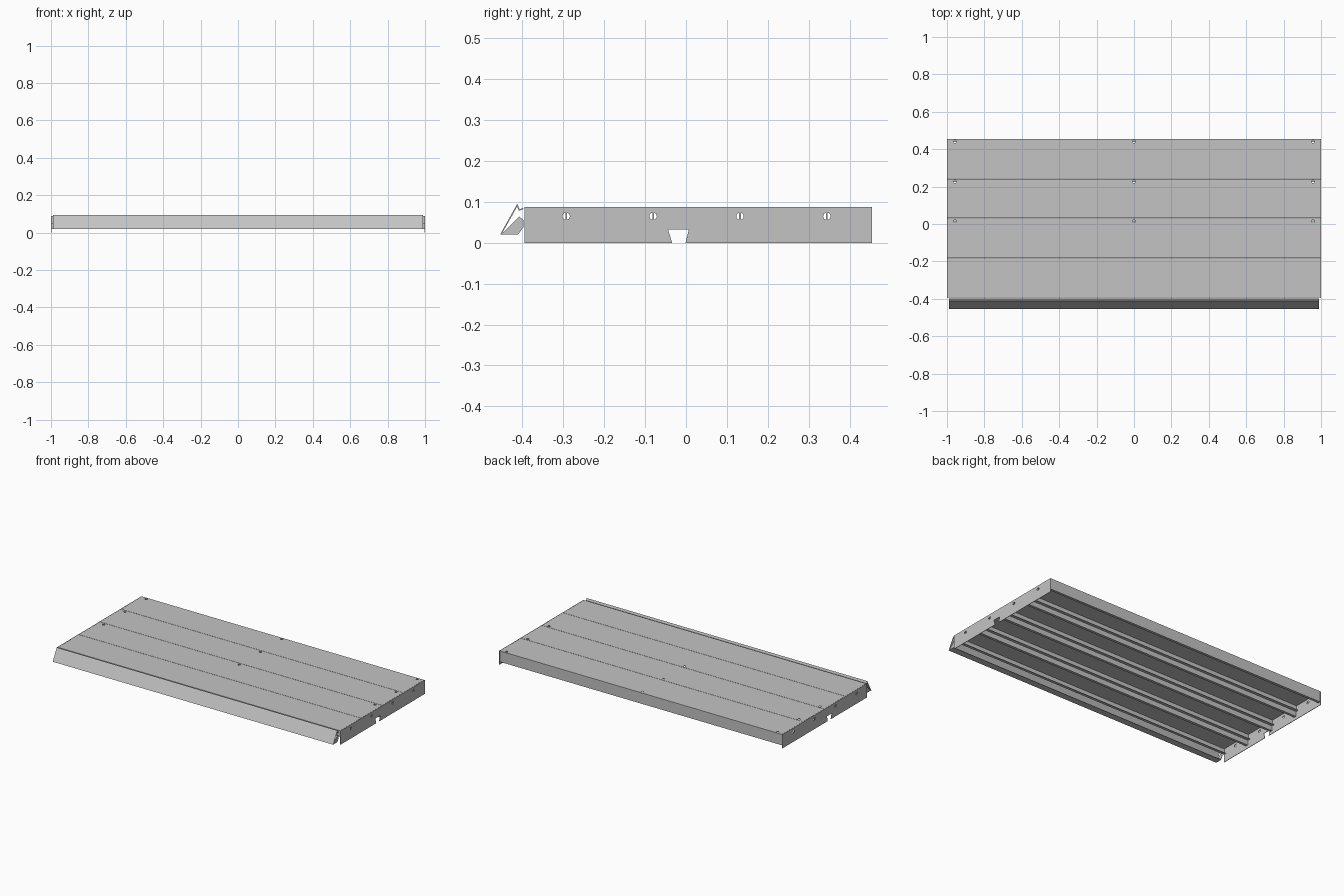
import bpy, bmesh
from mathutils import Matrix

if "Cube" in bpy.data.objects:
    bpy.data.objects.remove(bpy.data.objects["Cube"])

steel = bpy.data.materials.new("light_grey_steel")
steel.use_nodes = True
grey = (0.55, 0.55, 0.55, 1)
steel.diffuse_color = grey
steel.node_tree.nodes["Principled BSDF"].inputs["Base Color"].default_value = grey

T = 0.003            # sheet thickness
FRONT, BACK, TOP = -0.395, 0.455, 0.088
PITCH = (BACK - FRONT) / 4


def make_object(name, bm):
    mesh = bpy.data.meshes.new(name)
    bmesh.ops.recalc_face_normals(bm, faces=bm.faces)
    bm.to_mesh(mesh)
    bm.free()
    mesh.materials.append(steel)
    obj = bpy.data.objects.new(name, mesh)
    bpy.context.collection.objects.link(obj)
    return obj


def apply(obj, modifier):
    bpy.context.view_layer.objects.active = obj
    bpy.ops.object.modifier_apply(modifier=modifier.name)


def folded_sheet(name, path, half):
    """Bent sheet: a (y, z) path swept along x and thickened."""
    bm = bmesh.new()
    rows = [[bm.verts.new((x, y, z)) for y, z in path] for x in (-half, half)]
    for i in range(len(path) - 1):
        bm.faces.new((rows[0][i], rows[1][i], rows[1][i + 1], rows[0][i + 1]))
    obj = make_object(name, bm)
    mod = obj.modifiers.new("thickness", "SOLIDIFY")
    mod.thickness, mod.offset, mod.use_even_offset = T, 0, True
    apply(obj, mod)
    return obj


def flat_plate(name, outline, x, thickness=T):
    """Flat plate: a (y, z) outline centred on x."""
    bm = bmesh.new()
    face = bm.faces.new([bm.verts.new((x - thickness / 2, y, z)) for y, z in outline])
    new = bmesh.ops.extrude_face_region(bm, geom=[face])["geom"]
    bmesh.ops.translate(bm, vec=(thickness, 0, 0),
                        verts=[v for v in new if isinstance(v, bmesh.types.BMVert)])
    return make_object(name, bm)


def drill(obj, points, radius, axis):
    """Cut round holes through a part."""
    bm = bmesh.new()
    for p in points:
        turn = Matrix.Rotation(1.5708, 4, "Y") if axis == "X" else Matrix()
        bmesh.ops.create_cone(bm, cap_ends=True, segments=16, radius1=radius,
                              radius2=radius, depth=0.03,
                              matrix=Matrix.Translation(p) @ turn)
    cutter = make_object("hole_cutter", bm)
    cutter.hide_render = True
    mod = obj.modifiers.new("holes", "BOOLEAN")
    mod.operation, mod.solver, mod.object = "DIFFERENCE", "EXACT", cutter
    apply(obj, mod)
    bpy.data.objects.remove(cutter)


# Four deck planks with a short front flange and a deep rear flange
h = T / 2
for i in range(4):
    y0 = FRONT + i * PITCH + 0.001 + h
    y1 = FRONT + (i + 1) * PITCH - 0.001 - h
    if i == 3:
        y1 = BACK - h
    plank = folded_sheet(f"deck_plank_{i + 1}", [
        (y0 + 0.016, 0.05), (y0, 0.05), (y0, TOP - h),
        (y1, TOP - h), (y1, 0.02), (y1 - 0.015, 0.02)], 0.996)
    if i:
        drill(plank, [(x, y1 - 0.013, TOP) for x in (-0.957, 0, 0.957)], 0.008, "Z")

# End plates with a cable notch and split round holes
outline = [(FRONT, 0), (-0.034, 0), (-0.044, 0.033), (0.007, 0.033),
           (-0.001, 0), (BACK, 0), (BACK, TOP), (FRONT, TOP)]
centres = [FRONT + (i + 0.48) * PITCH for i in range(4)]
for side, label in ((1, "left"), (-1, "right")):
    x = side * (1 - h)
    plate = flat_plate(f"{label}_end_plate", outline, x)
    drill(plate, [(x, y, 0.065) for y in centres], 0.009, "X")
    for i, y in enumerate(centres):
        flat_plate(f"{label}_hole_bar_{i + 1}", [
            (y - 0.002, 0.055), (y + 0.002, 0.055),
            (y + 0.002, 0.075), (y - 0.002, 0.075)], x)

    # Gusset closing the end of the front rail
    flat_plate(f"{label}_rail_gusset", [
        (-0.45, 0.022), (-0.411, 0.02), (-0.398, 0.038),
        (-0.398, 0.056), (-0.408, 0.064)], side * 0.987)

# Sloping front rail, hooked on to the deck edge
folded_sheet("front_rail", [
    (-0.398, 0.084), (-0.408, 0.08), (-0.413, 0.092),
    (-0.452, 0.022), (-0.412, 0.022)], 0.99)
